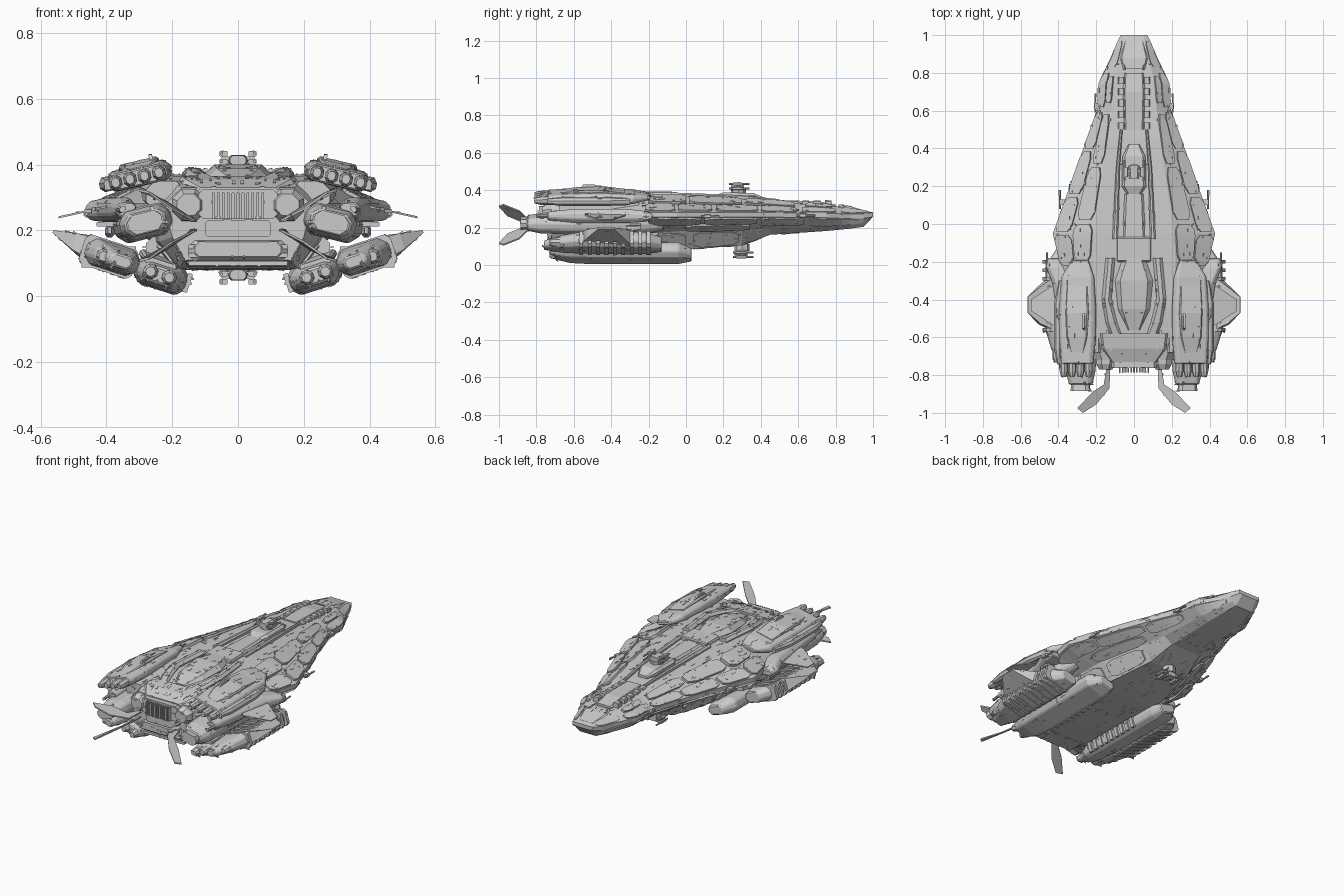
import bpy, bmesh, math, random
from mathutils import Matrix, Vector

random.seed(7)

def make(name, verts, faces, mirror=False, bevel=0.0, mat=None):
    if mat: verts = [mat @ Vector(v) for v in verts]
    me = bpy.data.meshes.new(name)
    me.from_pydata([tuple(v) for v in verts], [], faces)
    ob = bpy.data.objects.new(name, me)
    bpy.context.collection.objects.link(ob)
    bm = bmesh.new(); bm.from_mesh(me)
    bmesh.ops.recalc_face_normals(bm, faces=bm.faces[:])
    bm.to_mesh(me); bm.free()
    if bevel:
        m = ob.modifiers.new("bevel", 'BEVEL'); m.width = bevel; m.segments = 1
    if mirror: ob.modifiers.new("mirror", 'MIRROR')
    return ob

def loft(name, loops, **kw):
    n, v, f = len(loops[0]), [p for l in loops for p in l], []
    for k in range(len(loops) - 1):
        for i in range(n):
            j = (i + 1) % n
            f.append((k*n+i, k*n+j, (k+1)*n+j, (k+1)*n+i))
    f += [tuple(range(n)), tuple(range((len(loops)-1)*n, len(loops)*n))]
    return make(name, v, f, **kw)

def pod(name, stations, c=0.3, **kw):
    """Chamfered box lofted along y; stations are (y, x0, x1, z0, z1)."""
    loops = []
    for y, a, b, d, e in stations:
        k = c * min(b - a, e - d)
        loops.append([(a+k, y, e), (b-k, y, e), (b, y, e-k), (b, y, d+k),
                      (b-k, y, d), (a+k, y, d), (a, y, d+k), (a, y, e-k)])
    return loft(name, loops, **kw)

def box(name, x0, x1, y0, y1, z0, z1, **kw):
    return pod(name, [(y0, x0, x1, z0, z1), (y1, x0, x1, z0, z1)], c=0.15, **kw)

def slab(name, pts, t, zf, **kw):
    """Outline in xy with thickness t and height function zf(x, y)."""
    return loft(name, [[(x, y, zf(x, y) + s * t / 2) for x, y in pts] for s in (-1, 1)], **kw)

def rod(name, a, b, r, **kw):
    a, b = Vector(a), Vector(b)
    q = (b - a).to_track_quat('Z', 'Y')
    ring = [q @ Vector((r*math.cos(i*math.pi/4), r*math.sin(i*math.pi/4), 0)) for i in range(8)]
    return loft(name, [[a + p for p in ring], [b + p for p in ring]], **kw)

def tilt(x, z, deg):
    return Matrix.Translation((x, 0, z)) @ Matrix.Rotation(math.radians(deg), 4, 'Y')

# Main hull: y, top w/z, edge w/z, lower w/z, bottom w/z
H = [(1.0, .05, .28, .07, .27, .06, .262, .05, .258), (.95, .06, .292, .095, .262, .08, .225, .055, .205),
     (.88, .075, .305, .12, .26, .10, .215, .07, .195), (.75, .11, .318, .185, .265, .13, .205, .085, .182),
     (.6, .12, .328, .195, .265, .14, .20, .09, .172), (.45, .14, .343, .25, .27, .16, .195, .10, .162),
     (.3, .16, .353, .305, .27, .19, .19, .13, .105), (.03, .20, .366, .40, .27, .25, .185, .18, .085),
     (-.05, .21, .37, .43, .27, .26, .18, .19, .08),
     (-.2, .22, .37, .395, .27, .27, .17, .2, .08), (-.45, .22, .365, .31, .27, .26, .165, .19, .08),
     (-.62, .2, .35, .25, .27, .24, .165, .18, .085), (-.72, .17, .33, .22, .27, .2, .18, .16, .11)]

def profile(s):
    return [(s[1], s[2]), (s[3], s[4]+.012), (s[3], s[4]-.012), (s[5], s[6]), (s[7], s[8])]

def surf(y, i, f):
    """Point on hull facet i at fraction f."""
    for a, b in zip(H, H[1:]):
        if a[0] >= y >= b[0]:
            t = (a[0] - y) / (a[0] - b[0])
            p = profile([u + (v - u) * t for u, v in zip(a, b)])
            (x0, z0), (x1, z1) = p[i], p[i+1]
            return x0 + (x1-x0)*f, z0 + (z1-z0)*f

loft("main_hull", [[(x, s[0], z) for x, z in profile(s)] + [(-x, s[0], z) for x, z in reversed(profile(s))] for s in H])

# Armour plates laid over the hull facets: facet, y start/end, fractions, lift
for i, y0, y1, f0, f1, h in [
        (0, .97, .83, .1, .9, .005), (0, .80, .62, .45, .98, .009), (0, .78, .64, 0, .38, .012), (0, .59, .40, .5, .98, .008),
        (0, .58, .32, .02, .45, .012), (0, .385, .16, .55, .98, .01), (0, .30, .02, .05, .5, .013),
        (0, .14, -.04, .58, .98, .012), (0, -.0, -.20, .05, .5, .016), (0, -.06, -.22, .55, .98, .01),
        (2, .92, .66, .05, .9, .006), (2, .63, .40, .05, .7, .008), (2, .38, .10, .05, .5, .010),
        (2, .34, .0, .56, .98, .010), (2, .08, -.2, .05, .5, .010), (3, .28, .04, .1, .9, .008),
        (3, .0, -.3, .1, .9, .010), (3, -.33, -.6, .1, .9, .008)]:
    loops = []
    for k in range(7):
        y = y0 + (y1 - y0) * k / 6
        inset = (f1 - f0) * .18 if k in (0, 6) else 0
        (xa, za), (xb, zb) = surf(y, i, f0 + inset), surf(y, i, f1 - inset)
        n = Vector((za - zb, 0, xb - xa)).normalized()
        if n.x < 0: n = -n
        loops.append([(xa+n.x*h, y, za+n.z*h), (xb+n.x*h, y, zb+n.z*h), (xb-n.x*h, y, zb-n.z*h), (xa-n.x*h, y, za-n.z*h)])
    loft("armour_plate", loops, mirror=True)

# Raised spine, trench rails and dorsal canopy
pod("nose_cap", [(.97, -.05, .05, .27, .288), (.88, -.075, .075, .28, .314), (.82, -.06, .06, .28, .32)])
pod("spine_front", [(.80, -.05, .05, .30, .325), (.7, -.06, .06, .30, .342), (.5, -.05, .05, .32, .345)])
pod("spine_house", [(.42, -.03, .03, .34, .36), (.36, -.06, .06, .34, .385), (.2, -.065, .065, .34, .388), (.16, -.04, .04, .34, .375)])
pod("spine_deck", [(.16, -.05, .05, .34, .375), (-.08, -.06, .06, .34, .38)])
box("spine_block", -.09, .09, -.2, -.07, .34, .392, bevel=.006)
pod("spine_rail", [(.5, .06, .075, .33, .352), (.3, .075, .095, .34, .374), (-.08, .085, .115, .34, .388)], mirror=True)
for y in (.76, .70, .64, .58, .52):
    box("nose_vent", .05, .085, y-.018, y+.018, .31, .345, mirror=True)
pod("dorsal_canopy", [(-.18, -.06, .06, .34, .392), (-.3, -.10, .10, .34, .40), (-.45, -.085, .085, .34, .388), (-.56, -.04, .04, .33, .36)], c=.45)
pod("canopy_frame", [(-.18, .10, .15, .33, .39), (-.4, .12, .17, .33, .39), (-.52, .09, .15, .33, .375), (-.6, .06, .12, .32, .36)], mirror=True)

# Stern block with grille, housings and dark bay
pod("stern_deck", [(-.58, -.2, .2, .26, .365), (-.66, -.19, .19, .25, .355), (-.73, -.14, .14, .24, .33)])
box("stern_core", -.12, .12, -.76, -.68, .235, .325)
for k in range(11):
    x = -.075 + k * .015
    box("grille_slat", x-.004, x+.004, -.785, -.74, .235, .315)
pod("stern_housing", [(-.6, .09, .2, .22, .33), (-.74, .10, .2, .23, .325), (-.77, .115, .185, .245, .31)], mirror=True)
pod("stern_lower", [(-.5, -.2, .2, .085, .18), (-.7, -.17, .17, .09, .175), (-.74, -.13, .13, .12, .165)])
box("stern_step", -.1, .1, -.75, -.7, .18, .23)
for z in (.10, .125, .15): box("stern_rib", -.15, .15, -.735, -.68, z-.007, z+.007)

# Upper nacelles
U = tilt(.3, .366, 13)
pod("upper_nacelle", [(-.19, -.06, .03, -.012, .01), (-.28, -.09, .085, -.025, .024), (-.45, -.1, .1, -.032, .032),
    (-.6, -.1, .1, -.032, .030), (-.74, -.085, .09, -.03, .022)], mat=U, mirror=True, bevel=.005)
pod("upper_cowl", [(-.33, -.06, .05, .02, .03), (-.47, -.07, .055, .02, .046), (-.6, -.06, .05, .02, .038), (-.68, -.04, .03, .01, .026)], mat=U, mirror=True)
for x in (-.06, -.015, .03, .075):
    pod("upper_thruster", [(-.7, x-.02, x+.02, -.026, .02), (-.78, x-.02, x+.02, -.026, .016), (-.81, x-.012, x+.012, -.018, .01)], mat=U, mirror=True)
pod("upper_outrigger", [(-.3, .08, .1, -.025, .01), (-.42, .08, .125, -.025, .018), (-.66, .08, .125, -.025, .018), (-.74, .085, .11, -.02, .01)], mat=U, mirror=True)
loft("nacelle_fin", [[(x, -.42, .39), (x, -.58, .39), (x+.004, -.55, .43), (x+.004, -.49, .432)] for x in (.257, .268)], mirror=True)
pod("nacelle_pylon", [(-.25, .16, .3, .27, .36), (-.68, .16, .28, .26, .35)], mirror=True)

# Middle engines and outer side pods
M = tilt(.28, .225, 14)
pod("middle_engine", [(-.12, -.05, .06, -.03, .03), (-.25, -.08, .1, -.05, .055), (-.65, -.085, .085, -.05, .05),
    (-.78, -.075, .08, -.045, .045), (-.85, -.06, .065, -.032, .032)], mat=M, mirror=True, bevel=.006)
pod("engine_nozzle", [(-.83, -.04, .05, -.024, .024), (-.885, -.05, .055, -.03, .03)], mat=M, mirror=True)
pod("side_pod", [(-.18, .33, .455, .24, .275), (-.23, .33, .465, .23, .29), (-.32, .33, .43, .225, .30), (-.6, .31, .39, .225, .30), (-.74, .31, .37, .24, .285)], mirror=True, bevel=.005)
pod("side_pod_tail", [(-.6, .36, .385, .25, .28), (-.8, .345, .36, .255, .27)], mirror=True)
box("gun_mount", .33, .43, -.3, -.24, .212, .226, mirror=True)
pod("hanging_gun", [(-.24, .38, .40, .185, .215), (-.28, .375, .405, .178, .215), (-.32, .385, .395, .19, .21)], mirror=True)

# Thin side wings
slab("side_wing", [(.34, -.28), (.41, -.31), (.545, -.4), (.545, -.46), (.42, -.54), (.34, -.52)], .006, lambda x, y: .285 - (x - .34) * .22, mirror=True)

# Lower tilted nacelles with outer fins
L = tilt(.17, .046, -18)
pod("lower_nacelle", [(.03, .0, .1, -.035, .02), (-.04, -.015, .15, -.048, .042), (-.5, -.02, .15, -.048, .042), (-.62, -.01, .14, -.043, .035), (-.7, .02, .12, -.03, .02)], mat=L, mirror=True, bevel=.006)
pod("lower_outer_pod", [(-.13, .15, .25, -.03, .035), (-.22, .14, .31, -.043, .047), (-.55, .14, .315, -.04, .047), (-.66, .14, .28, -.033, .037), (-.76, .16, .23, -.02, .02)], mat=L, mirror=True, bevel=.005)
pod("lower_cowl", [(-.16, .02, .12, .03, .045), (-.22, .0, .15, .03, .056), (-.5, .0, .15, .03, .056), (-.66, .03, .13, .02, .04)], mat=L, mirror=True)
loft("lower_fin", [[(.24, -.22, z+.004), (.30, -.29, z+.006), (.42, -.385, .022+z*.1), (.42, -.47, .022+z*.1), (.35, -.53, z*.6+.014), (.24, -.58, z+.004)] for z in (-.042, .042)], mat=L, mirror=True)
for k in range(9):
    y = -.2 - k * .045
    box("lower_rib", .15, .32, y-.01, y+.01, -.046, .05, mat=L, mirror=True)
    box("lower_side_rib", -.025, -.01, y-.012, y+.012, -.03, .03, mat=L, mirror=True)
for x in (.04, .1, .19, .25):
    pod("lower_thruster", [(-.6, x-.022, x+.022, -.025, .025), (-.71, x-.022, x+.022, -.024, .02), (-.73, x-.014, x+.014, -.016, .012)], mat=L, mirror=True)
pod("lower_strut", [(-.15, .14, .28, .07, .2), (-.55, .14, .28, .07, .2)], mirror=True)

# Swept tail fins, one up and one down per side
for name, s, zr in (("tail_fin_upper", 1, .23), ("tail_fin_lower", -1, .2)):
    pts = [(.125, -.76, 0), (.13, -.87, 0), (.2, -.955, .035), (.27, -1.0, .085), (.3, -.975, .092), (.22, -.89, .058), (.16, -.85, .018), (.145, -.76, 0)]
    loft(name, [[(x, y, zr + s*z + d) for x, y, z in pts] for d in (-.004, .004)], mirror=True)

# Dorsal and ventral twin turrets
for name, y, z, s in (("dorsal_turret", .28, .385, 1), ("ventral_turret", .3, .092, -1)):
    rod(name + "_base", (0, y, z - s*.02), (0, y, z + s*.018), .04)
    pod(name + "_head", [(y-.04, -.025, .025, z+s*.028-.014, z+s*.028+.014), (y+.03, -.03, .03, z+s*.028-.016, z+s*.028+.016)])
    box(name + "_arm", -.05, .05, y-.01, y+.01, z+s*.034-.006, z+s*.034+.006)
    for d in (.024, .048):
        rod(name + "_barrel", (.05, y-.05, z+s*d), (.05, y+.06, z+s*d), .005, mirror=True)
        box(name + "_breech", .032, .056, y-.03, y+.02, z+s*d-.008, z+s*d+.008, mirror=True)

# Side guns along the hull edge
for x, y, z in ((.205, .64, .265), (.392, .13, .26), (.46, -.2, .25)):
    rod("edge_gun", (x, y-.05, z), (x, y+.05, z), .005, mirror=True)
    box("edge_gun_mount", x-.03, x+.006, y-.03, y, z-.01, z+.01, mirror=True)

# Small surface fittings scattered on all sides
bpy.context.view_layer.update()
dg = bpy.context.evaluated_depsgraph_get()
V, F = [], []
for k in range(750):
    x, y, z = random.uniform(.01, .5), random.uniform(-.8, .9), random.uniform(.03, .4)
    o, d = [((x, y, 2), (0, 0, -1)), ((x, y, -2), (0, 0, 1)), ((2, y, z), (-1, 0, 0)), ((x, -2, z), (0, 1, 0))][random.choice((0, 0, 1, 1, 2, 3))]
    hit, p, n, *_ = bpy.context.scene.ray_cast(dg, Vector(o), Vector(d))
    if not hit or p.x < .012 or p.z < .02: continue
    t = Vector((0, 1, 0)) if abs(n.y) < .8 else Vector((1, 0, 0))
    t = (t - n * t.dot(n)).normalized(); u = t.cross(n)
    a, b, h = random.uniform(.004, .018), random.uniform(.002, .006), random.uniform(.001, .003)
    i = len(V)
    V += [p + t*a*q + u*b*r + n*h*w for w in (-1, 1) for q, r in ((-1, -1), (1, -1), (1, 1), (-1, 1))]
    F += [tuple(i + j for j in f) for f in ((0, 1, 2, 3), (4, 5, 6, 7), (0, 1, 5, 4), (1, 2, 6, 5), (2, 3, 7, 6), (3, 0, 4, 7))]
make("surface_fittings", V, F, mirror=True)
